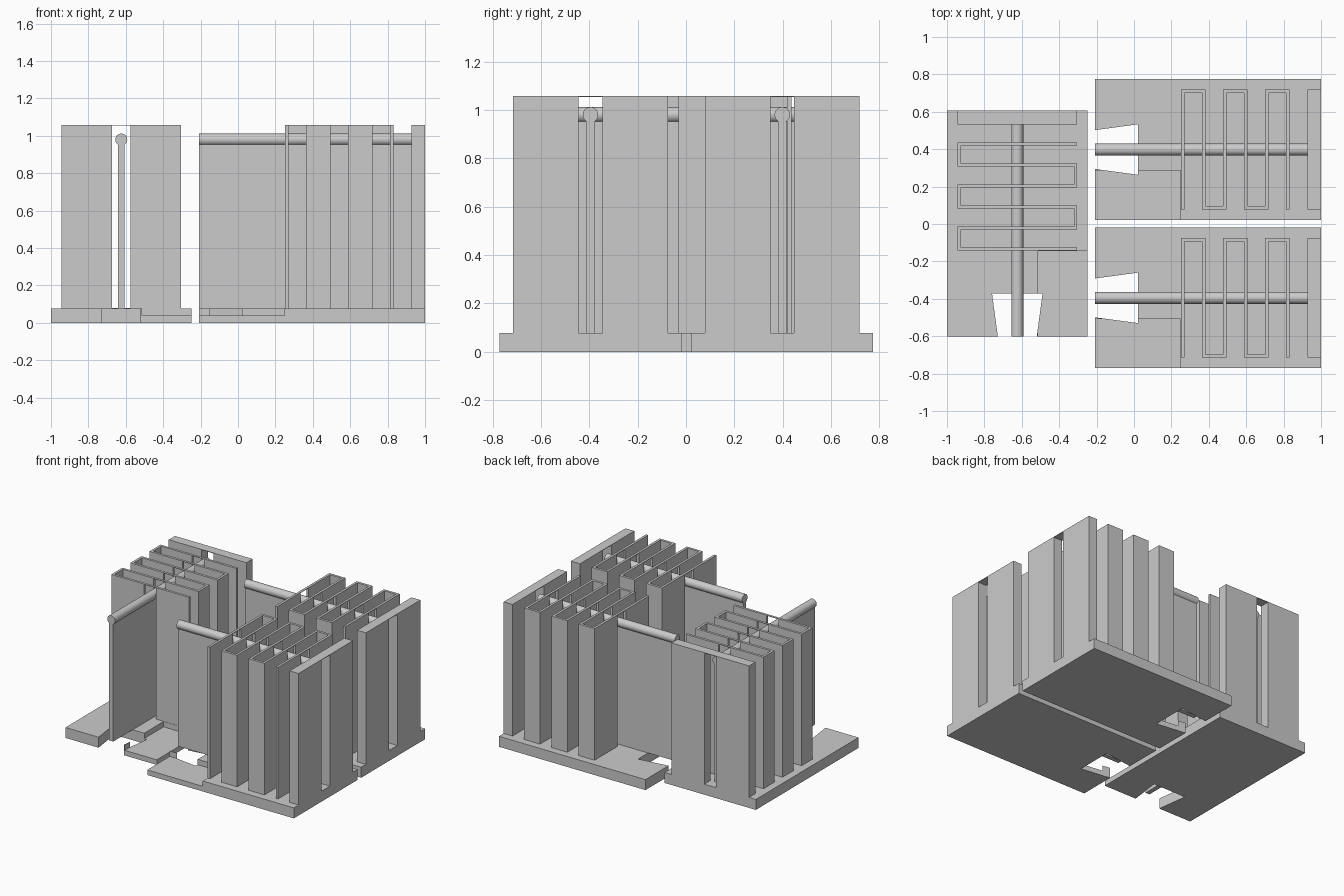
import bpy, bmesh, math
from mathutils import Matrix, Vector

if "Cube" in bpy.data.objects:
    bpy.data.objects.remove(bpy.data.objects["Cube"])

BASE_Z, LAP_Z, TOP_Z = 0.078, 0.038, 1.058   # base top, thin lap top, wall top
LENGTH, HALF_BASE, HALF_WALL = 1.208, 0.376, 0.32
ROD_Z, ROD_R, ROD_END = 0.98, 0.032, 1.135

grey = bpy.data.materials.new("plain grey")
grey.diffuse_color = (0.6, 0.6, 0.6, 1)
grey.use_nodes = True
grey.node_tree.nodes["Principled BSDF"].inputs["Base Color"].default_value = grey.diffuse_color


def finish(name, bm):
    bmesh.ops.recalc_face_normals(bm, faces=bm.faces)
    mesh = bpy.data.meshes.new(name)
    bm.to_mesh(mesh)
    bm.free()
    mesh.materials.append(grey)
    obj = bpy.data.objects.new(name, mesh)
    bpy.context.collection.objects.link(obj)
    return obj


def prism(name, outline, z0, z1):
    """Extrude a plan outline from z0 to z1."""
    bm = bmesh.new()
    face = bm.faces.new([bm.verts.new((x, y, z0)) for x, y in outline])
    res = bmesh.ops.extrude_face_region(bm, geom=[face])
    verts = [g for g in res["geom"] if isinstance(g, bmesh.types.BMVert)]
    bmesh.ops.translate(bm, verts=verts, vec=(0, 0, z1 - z0))
    return finish(name, bm)


def box(name, x0, x1, y0, y1, z0, z1):
    return prism(name, [(x0, y0), (x1, y0), (x1, y1), (x0, y1)], z0, z1)


def cut(obj, cutter):
    mod = obj.modifiers.new("cut", 'BOOLEAN')
    mod.operation, mod.object, mod.solver = 'DIFFERENCE', cutter, 'EXACT'
    bpy.context.view_layer.objects.active = obj
    bpy.ops.object.modifier_apply(modifier=mod.name)


def ribbon(path, half):
    """Outline of a square-cornered path thickened by half on each side."""
    pts = [Vector(p) for p in path]
    left, right = [], []
    for i, p in enumerate(pts):
        normals = set()
        for a, b in ((i - 1, i), (i, i + 1)):
            if a >= 0 and b < len(pts):
                d = (pts[b] - pts[a]).normalized()
                normals.add((round(-d.y), round(d.x)))
        off = Vector((sum(n[0] for n in normals), sum(n[1] for n in normals))) * half
        left.append(p + off)
        right.append(p - off)
    return [tuple(p) for p in left + right[::-1]]


# Base plate with a dovetail notch and a thinner lap on one side
base = prism("base_plate", [
    (0, 0.104), (0.23, 0.135), (0.23, -0.135), (0, -0.104), (0, -HALF_BASE),
    (LENGTH, -HALF_BASE), (LENGTH, HALF_BASE), (0, HALF_BASE)], 0, BASE_Z)
lap_cutter = box("lap_cutter", -0.1, 0.457, -0.5, -0.112, LAP_Z, 0.2)
cut(base, lap_cutter)

# Folded fins: one continuous ribbon with six runs
T = 0.009
path = []
for k in range(6):
    u = 0.468 + 0.1123 * k
    ends = [-HALF_WALL + T, HALF_WALL - T]
    if k % 2:
        ends.reverse()
    path += [(u, v) for v in ends]
path[0] = (path[0][0], -HALF_WALL)
path[-1] = (path[-1][0], -HALF_WALL)
fins = prism("folded_fins", ribbon(path, T), BASE_Z, TOP_Z)

# End wall
wall = box("end_wall", ROD_END, LENGTH, -HALF_WALL, HALF_WALL, BASE_Z, TOP_Z)

# Long slot through fins and wall, leaving a thin bridge on top
slot_cutter = box("slot_cutter", 0.4, 1.3, -0.049, 0.049, 0.0781, TOP_Z - 0.004)
for part in (fins, wall):
    cut(part, slot_cutter)
for helper in (lap_cutter, slot_cutter):
    bpy.data.objects.remove(helper)

# Thin web topped by a round rod
web = box("rod_web", 0, ROD_END, -0.017, 0.017, BASE_Z, ROD_Z - 0.02)
bm = bmesh.new()
bmesh.ops.create_cone(bm, cap_ends=True, segments=32, radius1=ROD_R, radius2=ROD_R,
                      depth=ROD_END,
                      matrix=Matrix.Translation((ROD_END / 2, 0, ROD_Z))
                      @ Matrix.Rotation(math.pi / 2, 4, 'Y'))
rod = finish("round_rod", bm)
rod.select_set(True)
bpy.context.view_layer.objects.active = rod
bpy.ops.object.shade_smooth_by_angle(angle=math.radians(30))

# Three copies: two side by side, one turned a quarter
parts = [base, fins, wall, web, rod]
places = [("back", (-0.208, 0.398, 0), 0),
          ("front", (-0.208, -0.395, 0), 0),
          ("left", (-0.624, -0.602, 0), math.pi / 2)]
for i, (label, loc, turn) in enumerate(places):
    for part in parts:
        obj = part if i == len(places) - 1 else part.copy()
        if obj is not part:
            bpy.context.collection.objects.link(obj)
        obj.name = label + "_" + part.data.name
        obj.location = loc
        obj.rotation_euler = (0, 0, turn)
